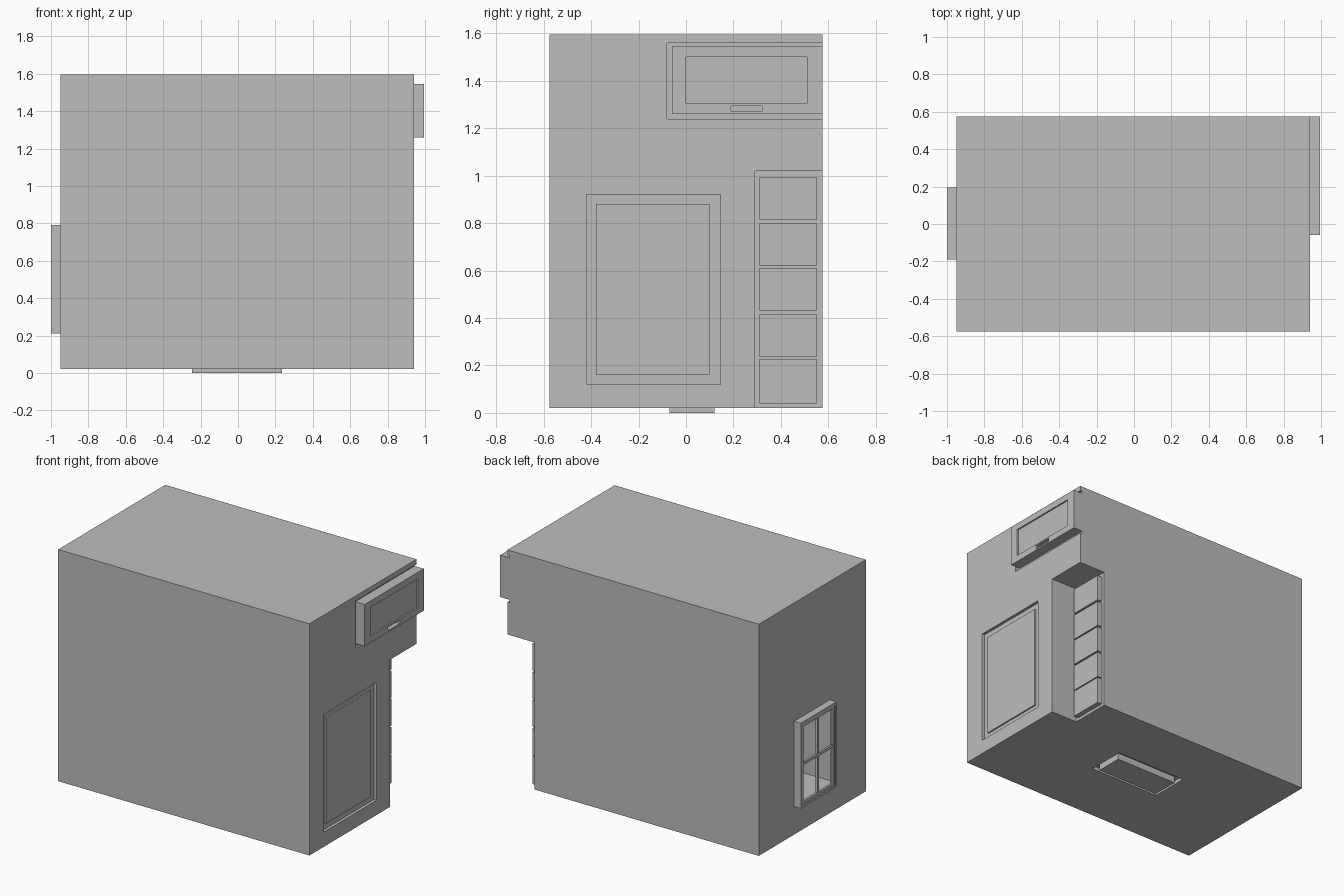
import bpy, bmesh
from mathutils import Vector

if "Cube" in bpy.data.objects:
    bpy.data.objects.remove(bpy.data.objects["Cube"], do_unlink=True)

# One plain grey for everything
GREY = (0.51, 0.51, 0.51, 1.0)
grey = bpy.data.materials.new("plain_grey")
grey.use_nodes = True
grey.diffuse_color = GREY
grey.node_tree.nodes["Principled BSDF"].inputs["Base Color"].default_value = GREY

# Room limits
X0, X1, Y0, Y1, Z0, Z1 = -0.95, 0.94, -0.575, 0.575, 0.02, 1.595


def finish(name, bm):
    mesh = bpy.data.meshes.new(name)
    bm.to_mesh(mesh)
    bm.free()
    mesh.materials.append(grey)
    obj = bpy.data.objects.new(name, mesh)
    bpy.context.scene.collection.objects.link(obj)
    return obj


def stepped_wall(name, axis, sign, rects):
    """Thin wall of rectangles (u0, u1, v0, v1, depth), later ones on top.
    Depth is the position along the axis; None is an opening. Differing depths
    are joined by side faces."""
    ua, va = [i for i in range(3) if i != axis]
    us = sorted({r[i] for r in rects for i in (0, 1)})
    vs = sorted({r[i] for r in rects for i in (2, 3)})
    bm = bmesh.new()

    def quad(*points):
        verts = []
        for u, v, d in points:
            co = [0, 0, 0]
            co[ua], co[va], co[axis] = u, v, d
            verts.append(bm.verts.new(co))
        bm.faces.new(verts)

    def depth(i, j):
        if not (0 <= i < len(us) - 1 and 0 <= j < len(vs) - 1):
            return None
        u, v = (us[i] + us[i + 1]) / 2, (vs[j] + vs[j + 1]) / 2
        d = None
        for u0, u1, v0, v1, value in rects:
            if u0 < u < u1 and v0 < v < v1:
                d = value
        return d

    for i in range(len(us) - 1):
        for j in range(len(vs) - 1):
            d = depth(i, j)
            if d is None:
                continue
            a, b, c, e = us[i], us[i + 1], vs[j], vs[j + 1]
            quad((a, c, d), (b, c, d), (b, e, d), (a, e, d))
            n = depth(i + 1, j)
            if n is not None and n != d:
                quad((b, c, d), (b, e, d), (b, e, n), (b, c, n))
            n = depth(i, j + 1)
            if n is not None and n != d:
                quad((a, e, d), (b, e, d), (b, e, n), (a, e, n))

    bmesh.ops.remove_doubles(bm, verts=bm.verts, dist=1e-5)
    bmesh.ops.recalc_face_normals(bm, faces=bm.faces)
    flat = max((f for f in bm.faces if abs(f.normal[axis]) > 0.9),
               key=lambda f: f.calc_area())
    if flat.normal[axis] * sign < 0:
        bmesh.ops.reverse_faces(bm, faces=bm.faces)
    bmesh.ops.dissolve_limit(bm, angle_limit=0.01, verts=bm.verts, edges=bm.edges)
    return finish(name, bm)


def bars(name, boxes):
    bm = bmesh.new()
    for lo, hi in boxes:
        lo, hi = Vector(lo), Vector(hi)
        cube = bmesh.ops.create_cube(bm, size=1)
        bmesh.ops.scale(bm, vec=hi - lo, verts=cube["verts"])
        bmesh.ops.translate(bm, vec=(lo + hi) / 2, verts=cube["verts"])
    return finish(name, bm)


# Plain walls and roof
stepped_wall("front_wall", 1, -1, [(X0, X1, Z0, Z1, Y0)])
stepped_wall("roof", 2, 1, [(X0, X1, Y0, Y1, Z1)])

# Right wall: picture frame, corner bookcase niche and wall cabinet
SHELF_X = 0.736
shelves = [(0.04, 0.228), (0.235, 0.418), (0.43, 0.61), (0.62, 0.80), (0.813, 0.995)]
right = [
    (Y0, Y1, Z0, Z1, X1),
    (-0.42, 0.145, 0.12, 0.92, X1 - 0.02),      # picture frame
    (-0.38, 0.10, 0.16, 0.88, X1 - 0.01),       # picture panel
    (0.29, Y1, Z0, 1.02, SHELF_X),              # bookcase niche
    (-0.08, Y1, 1.24, 1.56, X1 - 0.015),        # cabinet surround
    (-0.06, Y1, 1.26, 1.545, 0.995),            # cabinet body
    (0.0, 0.51, 1.305, 1.50, 0.985),            # cabinet door panel
    (0.19, 0.32, 1.27, 1.295, 0.965),           # cabinet handle
]
right += [(0.31, 0.55, a, b, SHELF_X + 0.035) for a, b in shelves]
stepped_wall("right_wall", 0, 1, right)

# Back wall, trimmed around the niche and closing the cabinet end
stepped_wall("back_wall", 1, 1, [
    (X0, X1, Z0, Z1, Y1),
    (SHELF_X, X1, Z0, 1.02, None),
    (X1 - 0.015, X1, 1.24, 1.56, None),
    (X1 - 0.015, 0.995, 1.26, 1.545, Y1),
])

# Floor with a sunken hatch
stepped_wall("floor", 2, -1, [
    (X0, X1, Y0, Y1, Z0),
    (SHELF_X, X1, 0.29, Y1, None),
    (-0.28, 0.26, -0.11, 0.16, 0.045),
    (-0.245, 0.235, -0.07, 0.12, 0.0),
])

# Left wall with a projecting open window box
WY0, WY1, WZ0, WZ1, WX = -0.19, 0.195, 0.21, 0.79, -1.0
RIM = 0.018
stepped_wall("left_wall", 0, -1, [
    (Y0, Y1, Z0, Z1, X0),
    (WY0, WY1, WZ0, WZ1, WX),
    (WY0 + RIM, WY1 - RIM, WZ0 + RIM, WZ1 - RIM, None),
])

# Window sash and glazing bars
a, b, c, d = WY0 + RIM, WY1 - RIM, WZ0 + RIM, WZ1 - RIM
ym, zm, w, h = (a + b) / 2, (c + d) / 2, 0.018, 0.009
xo, xi = WX + 0.003, WX + 0.018
bars("window_sash", [
    ((xo, a, c), (xi, a + w, d)),
    ((xo, b - w, c), (xi, b, d)),
    ((xo, a + w, c), (xi, b - w, c + w)),
    ((xo, a + w, d - w), (xi, b - w, d)),
    ((xo, ym - h, c + w), (xi, ym + h, d - w)),
    ((xo + 0.001, a + w, zm - h), (xi - 0.001, b - w, zm + h)),
])
